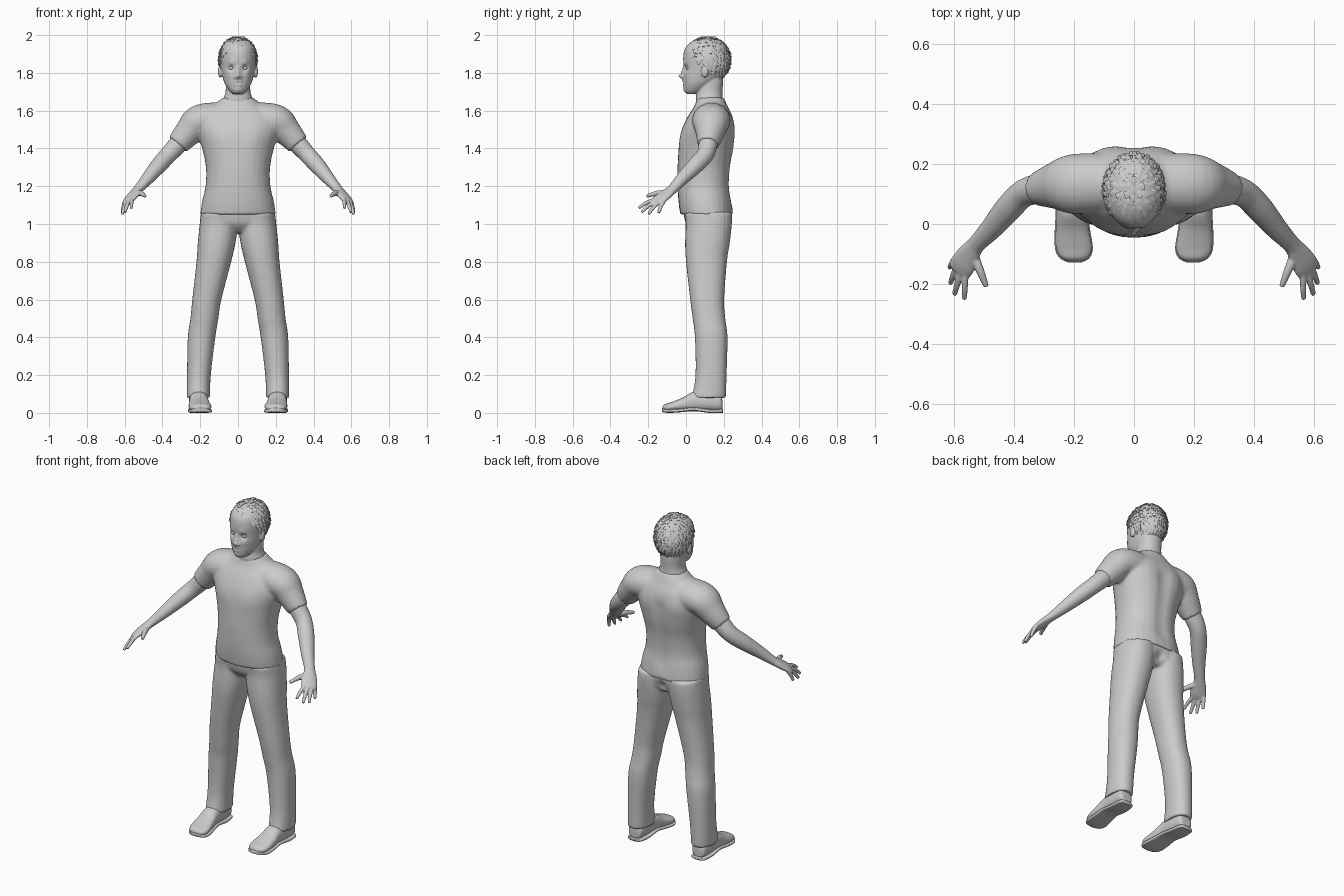
import bpy, bmesh, math, random
from mathutils import Vector

random.seed(4)
if "Cube" in bpy.data.objects:
    bpy.data.objects.remove(bpy.data.objects["Cube"], do_unlink=True)

grey = bpy.data.materials.new("plain_grey")
grey.use_nodes = True
grey.diffuse_color = (0.6, 0.6, 0.6, 1)
grey.node_tree.nodes["Principled BSDF"].inputs["Base Color"].default_value = (0.6, 0.6, 0.6, 1)


def spline(keys, n=5):
    """Fill in between the keys with a smooth curve."""
    out = []
    for i in range(len(keys) - 1):
        p0, p1, p2, p3 = (keys[min(max(i + k, 0), len(keys) - 1)] for k in (-1, 0, 1, 2))
        for s in range(n):
            t = s / n
            out.append([b + 0.5 * t * (c - a + t * (2 * a - 5 * b + 4 * c - d + t * (3 * (b - c) + d - a)))
                        for a, b, c, d in zip(p0, p1, p2, p3)])
    return out + [list(keys[-1])]


def unit_ring(power=2.0, n=28):
    for i in range(n):
        c, s = math.cos(math.tau * i / n), math.sin(math.tau * i / n)
        yield (math.copysign(abs(c) ** (2 / power), c), math.copysign(abs(s) ** (2 / power), s))


def loft(bm, rings):
    rows = [[bm.verts.new(p) for p in ring] for ring in rings]
    for a, b in zip(rows, rows[1:]):
        for i in range(len(a)):
            j = (i + 1) % len(a)
            bm.faces.new((a[i], a[j], b[j], b[i]))
    bm.faces.new(rows[0])
    bm.faces.new(rows[-1])


def column(bm, keys, side=1, power=2.2, along_y=False):
    """Loft of upright (or lengthwise) ovals: place, centre x, half width, low, high."""
    rings = []
    for h, cx, rx, lo, hi in spline(keys):
        ring = []
        for c, s in unit_ring(power):
            x, q = side * (cx + rx * c), (lo + hi) / 2 + (hi - lo) / 2 * s
            ring.append((x, h, q) if along_y else (x, q, h))
        rings.append(ring)
    loft(bm, rings)


def limb(bm, keys, side=1, wide=(0, 1, 0)):
    """Tube along a path: x, y, z, thin radius, wide radius."""
    pts, rings = spline(keys), []
    for i, (x, y, z, a, b) in enumerate(pts):
        t = Vector(pts[min(i + 1, len(pts) - 1)][:3]) - Vector(pts[max(i - 1, 0)][:3])
        u = t.cross(Vector(wide)).normalized()
        v = u.cross(t).normalized()
        ring = [Vector((x, y, z)) + u * a * c + v * b * s for c, s in unit_ring()]
        rings.append([(side * p.x, p.y, p.z) for p in ring])
    loft(bm, rings)


def make(name, bm, voxel=0, smooth=3):
    """Turn the bmesh into an object, fusing its pieces when a voxel size is given."""
    bmesh.ops.recalc_face_normals(bm, faces=bm.faces)
    mesh = bpy.data.meshes.new(name)
    bm.to_mesh(mesh)
    bm.free()
    ob = bpy.data.objects.new(name, mesh)
    bpy.context.scene.collection.objects.link(ob)
    if voxel:
        re = ob.modifiers.new("fuse", 'REMESH')
        re.mode, re.voxel_size = 'VOXEL', voxel
        sm = ob.modifiers.new("soften", 'SMOOTH')
        sm.factor, sm.iterations = 0.5, smooth
        bpy.context.view_layer.update()
        fused = bpy.data.meshes.new_from_object(ob.evaluated_get(bpy.context.evaluated_depsgraph_get()))
        ob.modifiers.clear()
        ob.data = fused
    ob.data.materials.clear()
    ob.data.materials.append(grey)
    ob.data.polygons.foreach_set("use_smooth", [True] * len(ob.data.polygons))
    return ob


def push(ob, x, y, z, r, dy):
    """Soft bump or dent along y, mirrored when off centre."""
    for sx in ({x, -x} if x else {0}):
        c = Vector((sx, y, z))
        for v in ob.data.vertices:
            d = (v.co - c).length_squared / (r * r)
            if d < 6:
                v.co.y += dy * math.exp(-d)


def ball(bm, centre, size):
    made = bmesh.ops.create_uvsphere(bm, u_segments=20, v_segments=12, radius=1)
    for v in made["verts"]:
        v.co = Vector(centre) + Vector(v.co[i] * size[i] for i in range(3))


# Shirt: trunk with both sleeves
bm = bmesh.new()
column(bm, [(1.05, 0, .2, -.03, .25), (1.12, 0, .19, -.04, .243), (1.2, 0, .172, -.045, .232),
            (1.3, 0, .17, -.045, .238), (1.4, 0, .19, -.037, .255), (1.5, 0, .22, -.02, .257),
            (1.57, 0, .21, .01, .245), (1.62, 0, .14, .042, .222), (1.67, 0, .08, .06, .2)])
for side in (1, -1):
    limb(bm, [(.08, .135, 1.56, .085, .095), (.2, .133, 1.545, .088, .1), (.258, .128, 1.49, .076, .08),
              (.32, .116, 1.42, .06, .056)], side)
shirt = make("shirt", bm, .009, 5)
for k in range(8):
    push(shirt, 0, .25, 1.14 + .05 * k, .04, -.007)
push(shirt, .085, -.03, 1.45, .07, -.008)
push(shirt, .1, .25, 1.5, .07, .008)

# Trousers: pelvis with both legs
bm = bmesh.new()
column(bm, [(.955, 0, .09, .04, .2), (1.0, 0, .185, 0, .235), (1.07, 0, .19, -.015, .24)])
for side in (1, -1):
    column(bm, [(.08, .21, .062, .03, .212), (.2, .207, .063, .05, .215), (.4, .193, .073, .047, .22),
                (.5, .178, .074, .035, .208), (.6, .165, .077, .022, .202), (.8, .128, .092, 0, .217),
                (.9, .113, .1, -.005, .232), (1.0, .102, .101, -.002, .243), (1.06, .098, .098, -.01, .243)], side)
trousers = make("trousers", bm, .009, 4)
push(trousers, 0, .24, 1.0, .03, -.02)

# Arms with hands
palm_width = (.6, .75, -.1)
fingers = [((.562, -.168, 1.125), (.565, -.25, 1.085)), ((.578, -.16, 1.118), (.598, -.235, 1.062)),
           ((.592, -.145, 1.112), (.612, -.198, 1.052)), ((.6, -.122, 1.11), (.614, -.145, 1.058))]
for side, label in ((1, "left"), (-1, "right")):
    bm = bmesh.new()
    limb(bm, [(.27, .125, 1.48, .048, .048), (.32, .117, 1.42, .05, .05), (.37, .1, 1.365, .046, .046),
              (.42, .05, 1.31, .043, .045), (.475, -.015, 1.245, .034, .037), (.525, -.068, 1.188, .024, .03),
              (.547, -.098, 1.163, .021, .038), (.57, -.135, 1.135, .018, .045),
              (.582, -.16, 1.118, .012, .04)], side, palm_width)
    for base, tip in fingers:
        b, t = Vector(base), Vector(tip)
        start, mid = b + (b - t) * .3, (b + t) / 2 + Vector((0, 0, .007))
        limb(bm, [(*start, .011, .011), (*mid, .0105, .0105), (*t, .008, .008)], side, palm_width)
    limb(bm, [(.54, -.09, 1.165, .017, .017), (.513, -.155, 1.162, .014, .014),
              (.492, -.208, 1.148, .009, .009)], side, palm_width)
    make(label + "_arm", bm, .004, 3)

    # Ankle, shoe and sole
    bm = bmesh.new()
    column(bm, [(.05, .21, .042, .06, .18), (.2, .207, .045, .08, .19)], side)
    make(label + "_ankle", bm)
    shoe = [(.193, .212, .025, .015, .065), (.18, .212, .043, .008, .1), (.12, .21, .05, .008, .115),
            (.04, .208, .05, .008, .112), (-.02, .205, .056, .008, .08), (-.08, .2, .06, .008, .056),
            (-.112, .198, .046, .008, .046), (-.125, .197, .02, .014, .032)]
    bm = bmesh.new()
    column(bm, shoe, side, 2.3, True)
    make(label + "_shoe", bm, .005, 2)
    bm = bmesh.new()
    arch = [0, 0, 0, .01, .004, 0, .002, .006]
    column(bm, [(y * 1.02, cx, rx + .003, a, a + .02) for (y, cx, rx, lo, hi), a in zip(shoe, arch)], side, 4, True)
    make(label + "_sole", bm)

# Head, neck and ears
bm = bmesh.new()
column(bm, [(1.58, 0, .085, .06, .2), (1.66, 0, .077, .053, .195), (1.7, 0, .066, .056, .193),
            (1.77, 0, .064, .06, .197), (1.82, 0, .06, .07, .19)])
column(bm, [(1.688, 0, .025, .005, .06), (1.705, 0, .046, -.007, .1), (1.74, 0, .069, -.012, .145),
            (1.78, 0, .082, -.014, .19), (1.83, 0, .09, -.012, .215), (1.88, 0, .094, -.015, .225),
            (1.93, 0, .088, -.005, .22), (1.965, 0, .066, .03, .195), (1.983, 0, .035, .07, .15)], power=2.1)
for side in (1, -1):
    ball(bm, (side * .094, .1, 1.808), (.012, .02, .034))
head = make("head", bm, .0045, 4)
features = [(0, 1.783, .014, -.026), (0, 1.805, .012, -.012), (0, 1.825, .011, -.006),   # nose
            (.014, 1.777, .009, -.009), (.036, 1.826, .017, .013), (.036, 1.85, .018, -.005),  # nostrils, sockets, brows
            (.012, 1.755, .009, -.006), (.012, 1.737, .009, -.006), (.01, 1.746, .005, .004),  # lips
            (0, 1.708, .02, -.006), (.05, 1.79, .022, -.004)]                                  # chin, cheeks
for x, z, r, dy in features:
    push(head, x, -.003 if x > .03 else -.013, z, r, dy)
bm = bmesh.new()
for side in (1, -1):
    ball(bm, (side * .036, .013, 1.826), (.014, .013, .011))
make("eyes", bm)

# Hair: a cap trimmed at the hairline, covered with small overlapping tufts
centre, size = Vector((0, .113, 1.87)), (.101, .122, .121)


def on_head(turn, lift, out=1.0):
    d = (math.cos(lift) * math.sin(turn), -math.cos(lift) * math.cos(turn), math.sin(lift))
    return centre + Vector(d[i] * size[i] * out for i in range(3))


def hairline(p):
    t = min(max((p.y - .0) / .16, 0), 1)
    return 1.915 - .15 * t * t * (3 - 2 * t)


bm = bmesh.new()
ball(bm, centre, size)
bmesh.ops.subdivide_edges(bm, edges=bm.edges, cuts=1, use_grid_fill=True)
bmesh.ops.delete(bm, geom=[v for v in bm.verts if v.co.z < hairline(v.co)], context='VERTS')
make("hair_cap", bm)

bm = bmesh.new()
rows = 15
for r in range(rows):
    lift = math.radians(84 - 140 * r / rows)
    count = max(6, int(34 * math.cos(lift)))
    for i in range(count):
        turn = math.tau * (i + .5 * (r % 2) + random.uniform(-.15, .15)) / count
        if on_head(turn, lift).z < hairline(on_head(turn, lift)) + .008:
            continue
        half = math.pi / count * random.uniform(.75, 1.0)
        drop = math.radians(random.uniform(11, 15))
        flare = random.uniform(1.04, 1.085)
        strip = []
        for f, out in ((0, 1.012), (.5, (1.02 + flare) / 2), (1, flare)):
            sway = random.uniform(-.2, .2) * half * f
            strip.append([bm.verts.new(on_head(turn + sway + s * half * (1 - .35 * f), lift - drop * f,
                                               out - .012 * abs(s))) for s in (-1, 0, 1)])
        for a, b in zip(strip, strip[1:]):
            for k in (0, 1):
                bm.faces.new((a[k], b[k], b[k + 1], a[k + 1]))
tufts = make("hair_tufts", bm)
tufts.data.polygons.foreach_set("use_smooth", [False] * len(tufts.data.polygons))
thick = tufts.modifiers.new("thickness", 'SOLIDIFY')
thick.thickness = .002
